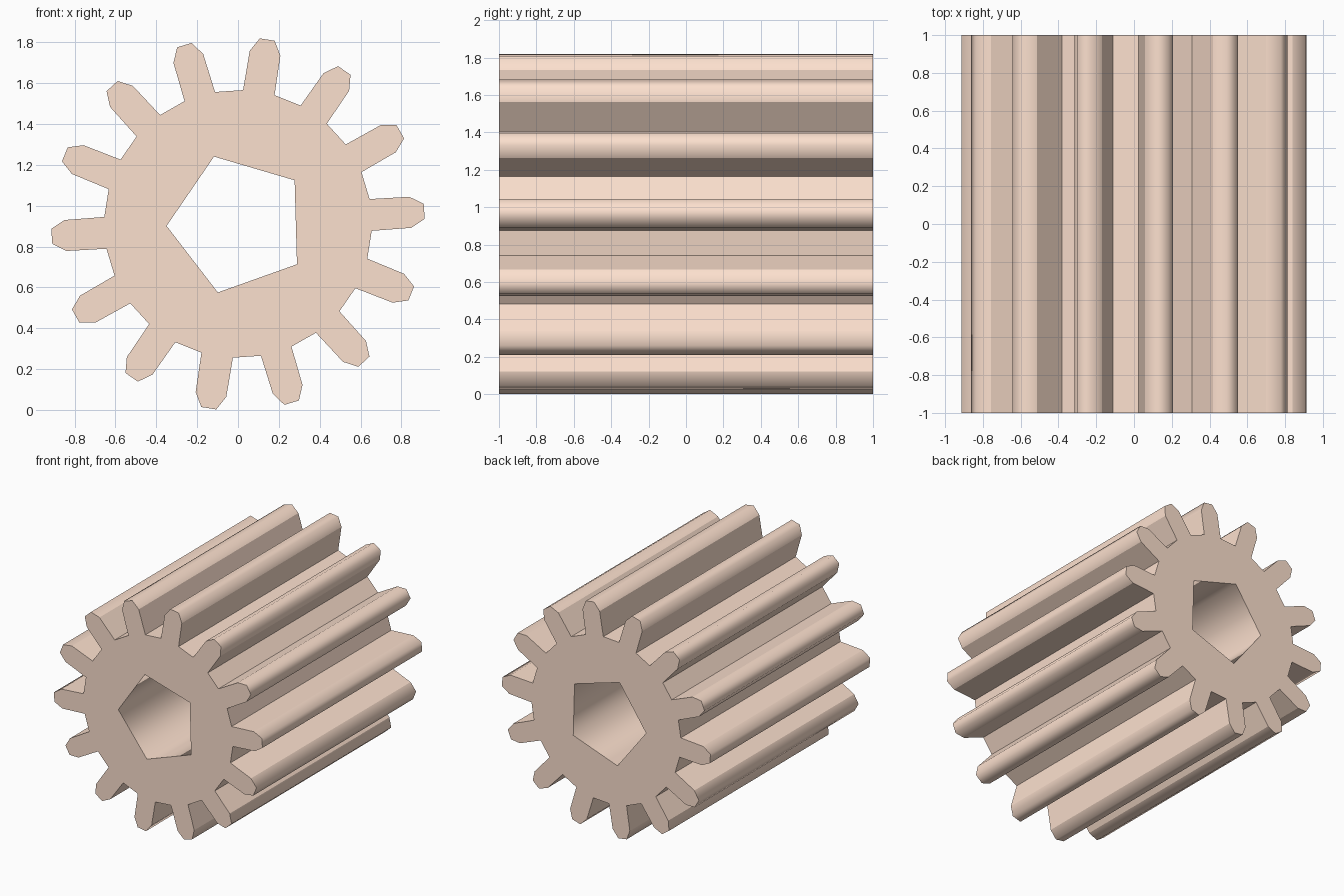
import bpy, bmesh
from math import cos, sin, pi, radians, hypot

if "Cube" in bpy.data.objects:
    bpy.data.objects.remove(bpy.data.objects["Cube"])

TEETH = 14
CENTRE_Z = 0.911
TOOTH_START = radians(3.85)
HOLE_SIDES, HOLE_R, HOLE_START = 5, 0.35, radians(37.6)

# Tooth profile: distance along the tooth axis, sideways offset
TOOTH = [(0.651, -0.078), (0.846, -0.076), (0.914, -0.037),
         (0.914, 0.037), (0.846, 0.076), (0.651, 0.078)]


def closed_loop(bm, points):
    verts = [bm.verts.new((x, 0, z + CENTRE_Z)) for x, z in points]
    return [bm.edges.new((v, verts[(i + 1) % len(verts)])) for i, v in enumerate(verts)]


# Toothed outline
outline = []
for i in range(TEETH):
    a = TOOTH_START + 2 * pi * i / TEETH
    outline += [(r * cos(a) - w * sin(a), r * sin(a) + w * cos(a)) for r, w in TOOTH]

# Pentagonal bore
bore = []
for i in range(HOLE_SIDES):
    a = HOLE_START + 2 * pi * i / HOLE_SIDES
    bore.append((HOLE_R * cos(a), HOLE_R * sin(a)))

# Flat gear face with the bore left open
bm = bmesh.new()
edges = closed_loop(bm, outline) + closed_loop(bm, bore)
bmesh.ops.triangle_fill(bm, edges=edges, use_beauty=True, normal=(0, -1, 0))
bmesh.ops.recalc_face_normals(bm, faces=bm.faces)
mesh = bpy.data.meshes.new("gear")
bm.to_mesh(mesh)
bm.free()
gear = bpy.data.objects.new("gear", mesh)
bpy.context.collection.objects.link(gear)

# Thicken along y to the full length
bpy.context.view_layer.objects.active = gear
gear.select_set(True)
mod = gear.modifiers.new("length", 'SOLIDIFY')
mod.thickness = 2.0
mod.offset = 0
bpy.ops.object.modifier_apply(modifier=mod.name)

# Rounded tooth tips and bore, flat flanks, roots and end faces
bpy.ops.object.shade_smooth_by_angle(angle=radians(75))
for face in gear.data.polygons:
    r = hypot(face.center.x, face.center.z - CENTRE_Z)
    if abs(face.normal.y) > 0.5 or 0.5 < r < 0.8:
        face.use_smooth = False

mat = bpy.data.materials.new("pale_clay")
mat.diffuse_color = (0.98, 0.75, 0.62, 1)
mat.use_nodes = True
mat.node_tree.nodes["Principled BSDF"].inputs["Base Color"].default_value = mat.diffuse_color
gear.data.materials.append(mat)
